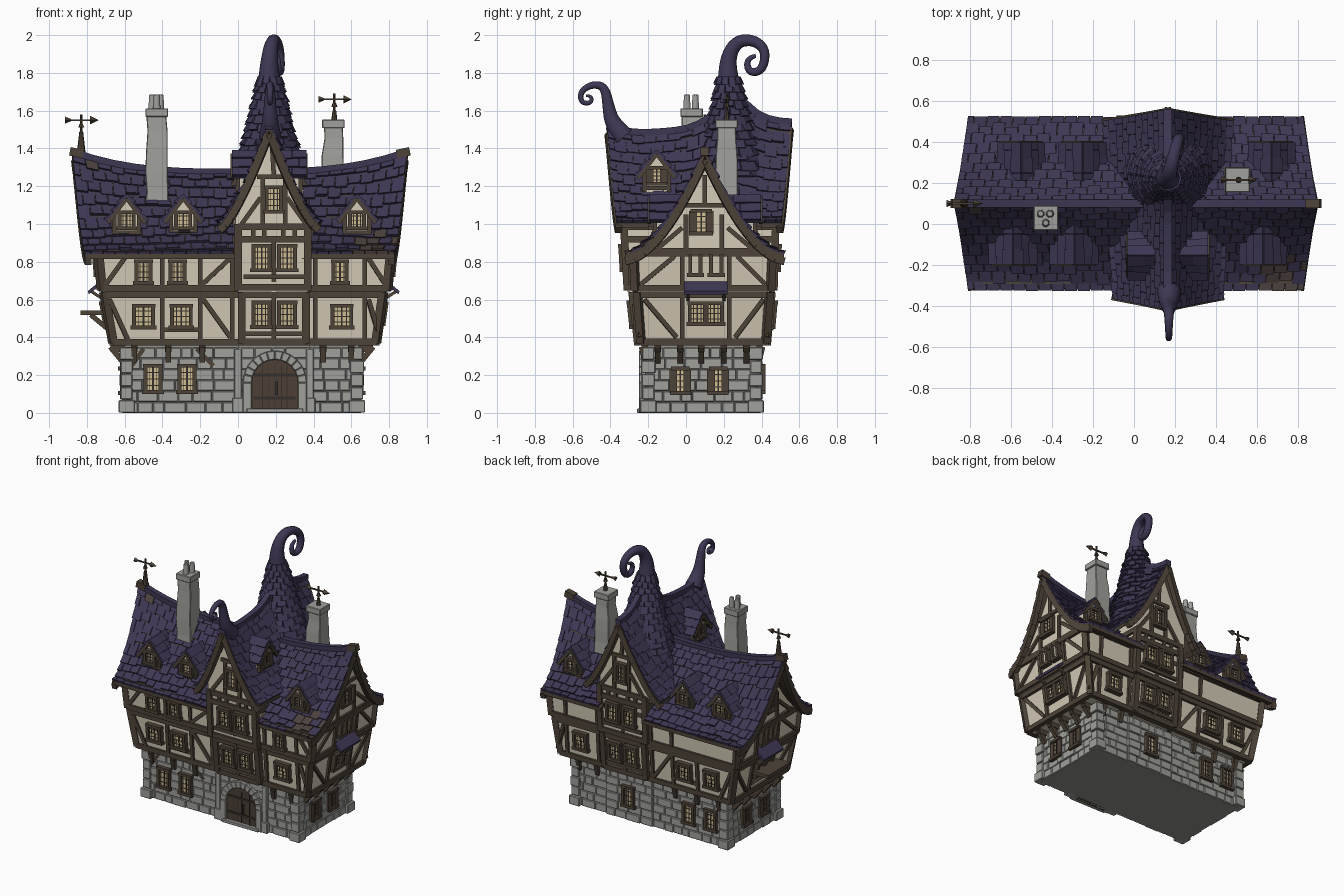
import bpy, bmesh, math, random
from mathutils import Vector, Matrix
random.seed(4)
rnd = random.uniform
if "Cube" in bpy.data.objects:
    bpy.data.objects.remove(bpy.data.objects["Cube"])
def material(name, *rgb):
    m = bpy.data.materials.new(name)
    m.use_nodes = True
    m.diffuse_color = m.node_tree.nodes["Principled BSDF"].inputs["Base Color"].default_value = (*rgb, 1)
    return m
SLATE, WORN = material("purple_slate", .049, .038, .088), material("worn_brown_shingle", .07, .053, .048)
TIMBER, DOOR = material("dark_timber", .076, .057, .04), material("door_wood", .072, .051, .037)
PLASTER, GLOW = material("cream_plaster", .66, .60, .475), material("yellow_window", .64, .53, .29)
STONE, MORTAR = material("grey_stone", .35, .35, .33), material("grey_mortar", .28, .28, .265)
IRON = material("dark_iron", .035, .028, .025)
class Part:
    """One mesh object gathered from lofts, boxes and beams."""
    def __init__(self, mat):
        self.mat, self.bm = mat, bmesh.new()
    def loft(self, rings):
        rows = [[self.bm.verts.new(p) for p in ring] for ring in rings]
        n = len(rows[0])
        for a, b in zip(rows, rows[1:]):
            for i in range(n):
                self.bm.faces.new((a[i], a[(i + 1) % n], b[(i + 1) % n], b[i]))
        self.bm.faces.new(rows[0][::-1])
        self.bm.faces.new(rows[-1])
    def beam(self, p, q, w=.026, d=None):
        p, v = Vector(p), Vector(q) - Vector(p)
        m = Matrix.Translation(p + v / 2) @ v.to_track_quat('Z', 'Y').to_matrix().to_4x4()
        bmesh.ops.create_cube(self.bm, size=1, matrix=m @ Matrix.Diagonal((w, d or w, v.length, 1)))
    def box(self, c, s):
        bmesh.ops.create_cube(self.bm, size=1, matrix=Matrix.Translation(c) @ Matrix.Diagonal((*s, 1)))
    def cone(self, c, r1, r2, h, axis=(0, 0, 1), sides=8):
        m = Matrix.Translation(c) @ Vector(axis).to_track_quat('Z', 'Y').to_matrix().to_4x4()
        bmesh.ops.create_cone(self.bm, cap_ends=True, segments=sides, radius1=r1, radius2=r2, depth=h, matrix=m)
parts = {}
def part(name, mat):
    return parts.setdefault(name, Part(mat))
# Wall outlines by height: z, left, right, front, back
BODY = [(0, -.6, .64, -.205, .375), (.36, -.6, .64, -.205, .375), (.361, -.66, .73, -.235, .42),
        (.64, -.71, .77, -.255, .44), (.641, -.72, .79, -.265, .445), (.85, -.74, .81, -.275, .455)]
WING = [(0, 0, .38, -.215, .385), (.36, 0, .38, -.215, .385), (.361, .02, .36, -.255, .43),
        (.64, .02, .36, -.285, .455), (.641, 0, .37, -.31, .465), (1, 0, .37, -.33, .475)]
def at(levels, z, k):
    for a, b in zip(levels, levels[1:]):
        if z <= b[0]:
            return a[k] + (b[k] - a[k]) * (z - a[0]) / (b[0] - a[0])
    return levels[-1][k]
# Each face maps (along, height, outward) to a point
FACES = {"front": lambda u, z, o: Vector((u, at(BODY, z, 3) - o, z)),
         "back": lambda u, z, o: Vector((u, at(BODY, z, 4) + o, z)),
         "left": lambda u, z, o: Vector((at(BODY, z, 1) - o, u, z)),
         "right": lambda u, z, o: Vector((at(BODY, z, 2) + o, u, z)),
         "wing_front": lambda u, z, o: Vector((u, at(WING, z, 3) - o, z)),
         "wing_back": lambda u, z, o: Vector((u, at(WING, z, 4) + o, z))}
def window(face, u, z, w=.095, h=.12, glazed=True):
    f = face if callable(face) else FACES[face]
    frame, bars = part("window_frames", TIMBER), part("window_lattice", IRON)
    a, b, lo, hi = u - w / 2, u + w / 2, z - h / 2, z + h / 2
    for x in (a, b):
        frame.beam(f(x, lo, .015), f(x, hi, .015), .02, .04)
    for y, extra in ((lo, .018), (hi, .012))[:1 + glazed]:
        frame.beam(f(a - extra, y, .018), f(b + extra, y, .018), .036, .02)
    pane = part("window_panes", GLOW) if glazed else part("blind_panes", PLASTER)
    pane.loft([[f(x, y, o) for x, y in ((a, lo), (b, lo), (b, hi), (a, hi))] for o in (-.01, .016)])
    for i in range(1, 4 if glazed else 1):
        x, y = a + w * i / 4, lo + h * i / 4
        bars.beam(f(x, lo, .016), f(x, hi, .016), .009 if i == 2 else .004)
        bars.beam(f(a, y, .016), f(b, y, .016), .005)
def frame_lines(face, lines):
    for a, z0, b, z1 in lines:
        part(face + "_timbers", TIMBER).beam(FACES[face](a, z0, .004), FACES[face](b, z1, .004), .024)
# Walls with rails and corner posts
for name, levels, rails, top in (("main", BODY, (.375, .625, .66, .845), .85), ("wing", WING, (.375, .625, .665, .92, .985), 1)):
    corner = lambda i, z: (at(levels, z, (1, 2, 2, 1)[i % 4]), at(levels, z, (3, 3, 4, 4)[i % 4]), z)
    rings = [[corner(i, l[0]) for i in range(4)] for l in levels]
    part(name + "_base", MORTAR).loft(rings[:2])
    part(name + "_walls", PLASTER).loft(rings[2:])
    for i in range(4):
        for z in rails:
            part(name + "_frame", TIMBER).beam(corner(i, z), corner(i + 1, z), .035)
        for lo, hi in ((.37, .64), (.65, top)):
            part(name + "_frame", TIMBER).beam(corner(i, lo), corner(i, hi), .04)
# Stone courses, corner stones and plinths
stones = part("stone_blocks", STONE)
for face, a, b in (("front", -.6, 0), ("front", .38, .64), ("back", -.6, 0), ("back", .38, .64),
                   ("left", -.2, .37), ("right", -.2, .37), ("wing_front", 0, .38), ("wing_back", 0, .38)):
    for row in range(6):
        lo, hi, u = row * .058, row * .058 + .056, a
        while u < b - .005:
            e = min(b, u + rnd(.055, .12))
            e = b if b - e < .03 else e
            quad, out = ((u, lo), (e - .002, lo), (e - .002, hi), (u, hi)), rnd(.008, .015)
            stones.loft([[FACES[face](x, z, o) for x, z in quad] for o in (-.01, out)])
            u = e
for x in (-.59, .63):
    for y in (-.2, .37):
        for i in range(5):
            s = .085 if i == 0 else rnd(.06, .075)
            stones.box((x, y, i * .07 + .034), (s, s, .066))
for x in (0, .38):
    stones.box((x, -.212, .17), (.04, .05, .34))
    stones.box((x, -.215, .04), (.06, .06, .08))
# Brackets below the overhanging floors
for face in ("front", "back", "left", "right"):
    side = face in ("left", "right")
    for u in (-.15, -.03, .08, .2, .32) if side else (-.55, -.37, -.19, .45, .6):
        f, reach = FACES[face], .075 if side else .03
        part("floor_brackets", TIMBER).beam(f(u, .27, .01), f(u, .35, reach), .03)
        part("floor_brackets", TIMBER).beam(f(u, .34, -.02), f(u, .34, reach), .035)
frame_lines("front", ((-.58, .02, -.58, .35), (-.5, .34, -.57, .24), (-.22, .34, -.13, .25)))
# Timber patterns
frame_lines("front", ((-.04, .82, -.19, .68), (.69, .82, .78, .68), (-.6, .82, -.7, .68), (-.4, .66, -.4, .84)))
for face in ("front", "back"):
    frame_lines(face, ((-.4, .38, -.4, .64), (-.2, .38, -.2, .84), (-.03, .38, -.03, .84), (.41, .38, .41, .84),
                       (.67, .38, .67, .84), (-.19, .61, -.04, .4), (.69, .6, .75, .4),
                       (-.58, .38, -.68, .6), (-.4, .44, -.2, .44)))
    frame_lines("wing_" + face, [(u, .92, u, .98) for u in (.08, .14, .24, .3)] + [
        (.19, .38, .19, .92), (.03, .42, .35, .42), (.03, .72, .35, .72), (.13, .98, .13, 1.24), (.25, .98, .25, 1.24),
        (.1, 1.25, .27, 1.25), (.02, 1, .12, 1.14), (.36, 1, .26, 1.14), (.19, 1.25, .18, 1.42)])
    window("wing_" + face, .19, 1.13, .075, .13)
    for u in (.125, .26):
        for z in (.52, .82):
            window("wing_" + face, u, z, .085, .13)
for face in ("left", "right"):
    frame_lines(face, ((-.02, .38, -.02, .62), (.23, .38, .23, .62), (-.22, .6, -.05, .4), (.41, .6, .26, .4),
                (-.02, .67, -.02, .84), (.23, .67, .23, .84), (-.24, .68, -.06, .83), (.42, .68, .27, .83),
                (-.25, .86, .44, .86), (0, .87, 0, 1.05), (.19, .87, .19, 1.05), (-.15, .87, -.02, .98),
                (.35, .87, .22, .98), (-.02, 1.1, .22, 1.1), (.1, 1.1, .1, 1.26)))
    window(face, .08, 1.01, .09, .12)
    for k in (-1, 1):
        window(face, .07 + k * .1, .17, .075, .13)
        window(face, .105 + k * .045, .525, .08, .11)
        window(face, .105 + k * .055, .785, .055, .11, False)
# Windows on the long sides
for u, z, w in ((-.5, .51, .1), (-.3, .51, .1), (-.5, .745, .075), (-.32, .745, .075), (.55, .51, .1), (.54, .745, .07)):
    window("front", u, z, w, .115)
for u in (-.45, -.27):
    window("front", u, .18, .08, .14)
    window("back", u - .03, .18, .08, .14)
for u in (-.52, -.3, .55):
    window("back", u, .51)
window("wing_back", .19, .18, .08, .14)
# Arched door
def arch(r, y):
    curve = [(.195 - r * math.cos(math.pi * i / 12), y, .16 + r * math.sin(math.pi * i / 12)) for i in range(13)]
    return [(.195 - r, y, 0)] + curve + [(.195 + r, y, 0)]
part("door", DOOR).loft([arch(.125, -.2), arch(.125, -.235)])
inner, outer = [[arch(r, y) for y in (-.2, -.25)] for r in (.122, .17)]
for i in range(14):
    part("door_arch", STONE).loft([[r[0][i], r[1][i], r[1][i + 1], r[0][i + 1]] for r in (inner, outer)])
iron = part("door_iron", IRON)
for z in (.08, .2):
    iron.box((.195, -.236, z), (.22, .008, .016))
for x in (.13, .16, .195, .23, .26):
    iron.box((x, -.235, .13), (.004, .006, .24))
iron.box((.205, -.24, .13), (.014, .015, .07))
part("door_step", STONE).box((.195, -.23, .012), (.3, .06, .024))
# Sagging main roof, tall cross roof and spire: u runs along, s from top to eave
def main_roof(u, s, side):
    t, ridge = s ** 1.2, 1.275 + .11 * abs(u) ** 3
    z = .84 + (ridge - .84) * (1 - t) ** (1.35 + .4 * u * u)
    return Vector((.01 + .89 * u * (1 - .08 * s), .1 + side * .42 * t, z))
def wing_roof(u, s, side):
    t, y = s ** 1.1, .07 + .49 * u
    ridge = 1.475 + .19 / (1 + ((y - .25) / .11) ** 2) + .08 * max(0, y) + .8 * max(0, -y - .2) ** 2
    z = 1.005 + (ridge - 1.005) * (1 - t) ** 1.35
    return Vector((.165 + side * (.285 + .025 * u) * t, y - .055 * u * s, z))
def spire_skin(u, s, side):
    a, r = u * math.pi, .06 + .133 * s ** 1.2
    return Vector((.168 + r * math.cos(a), .225 + .02 * s + r * math.sin(a), 1.78 - .53 * s))
def shingles(skin, side, rows, cols, kind=lambda p: SLATE):
    for r in range(rows):
        for c in range(cols + 1):
            raw = -1 + (c - r % 2 / 2) * 2 / cols
            a, b = max(-1, raw), min(1, raw + 2 / cols) - .004
            top, low = r / rows, min(1, (r + 1) / rows + rnd(-.012, .03))
            q = [skin(a, top, side), skin(b, top, side), skin(b, low, side), skin(a, low, side)]
            mat = kind((q[2] + q[3]) / 2)
            if b - a > .02 and mat:
                n = (q[2] - q[0]).cross(q[3] - q[1]).normalized()
                n, h = (-n if n.z < 0 else n), rnd(.012, .022)
                tops = [v + n * k for v, k in zip(q, (.004, .004, h, h))]
                part("roof_" + mat.name, mat).loft([[v - n * .006 for v in q], tops])
def main_kind(p):
    worn = (p.x > .62 and p.y < -.18 and p.z < .93 and rnd(0, 1) < .8) or (p.x < -.68 and p.z > 1.2 and rnd(0, 1) < .2)
    return None if 0 < p.x < .365 and p.z < 1 else WORN if worn else SLATE
steps, drop = [i / 10 for i in range(11)], Vector((0, 0, .025))
across = lambda skin, u, n: [skin(u, s, -1) for s in steps[n - 1::-1]] + [skin(u, s, 1) for s in steps[1:n]]
for name, skin, cols, kind, spans, floor, lim, ends in (
        ("main", main_roof, 26, main_kind, ((-1, -.01), (.4, 1)), .855, 10, (-.84, .9)),
        ("wing", wing_roof, 15, lambda p: SLATE, ((-1, 1),), 1.01, 8, (-.815, .83))):
    for a, b in spans:
        tops = [across(skin, a + (b - a) * i / 12, 11) for i in range(13)]
        part(name + "_roof_deck", TIMBER).loft([top + [p - drop for p in top[::-1]] for top in tops])
    for side in (-1, 1):
        shingles(skin, side, 10, cols, kind)
        for end in (-.98, .98):
            edge = [skin(end, s, side) - drop * 1.5 for s in steps]
            for p, q in zip(edge, edge[1:]):
                part(name + "_bargeboards", TIMBER).beam(p, q, .035, .04)
    for i in range(-8, 8):
        part("ridge_caps", SLATE).beam(skin(i / 8, 0, 1), skin((i + 1) / 8, 0, 1), .04, .035)
    # Gable walls closing the space below the roof
    gable = []
    for u in (ends[0], -.4, 0, .4, ends[1]):
        prof, flat = across(skin, u, lim), skin(u, 0, 1)
        for p in prof:
            p.z = max(floor, p.z - .03)
            p.x, p.y = (flat.x, p.y) if name == "main" else (p.x, flat.y)
        gable.append(prof + [(*prof[i].xy, floor - .02) for i in (-1, 0)])
    part(name + "_gables", PLASTER).loft(gable)
for end in (-1, 1):
    tip = main_roof(end, 0, 1)
    part("ridge_ends", TIMBER).beam(tip - Vector((end * .06, 0, .015)), tip + Vector((end * .01, 0, 0)), .045)
shingles(spire_skin, 1, 13, 12)
# Curled spire and curled front finial
def curl(name, pts):
    c = bpy.data.curves.new(name, 'CURVE')
    c.dimensions, c.bevel_depth, c.bevel_resolution, c.use_fill_caps = '3D', 1, 3, True
    s = c.splines.new('NURBS')
    s.points.add(len(pts) - 1)
    for point, (x, y, z, r) in zip(s.points, pts):
        point.co, point.radius = (x, y, z, 1), r
    s.order_u, s.use_endpoint_u, s.resolution_u, s.use_smooth = 3, True, 4, True
    c.materials.append(SLATE)
    bpy.context.collection.objects.link(bpy.data.objects.new(name, c))
curl("spire", [(.17, .25, 1.2, .19), (.17, .24, 1.4, .14), (.17, .225, 1.6, .09), (.165, .225, 1.75, .06), (.165, .22, 1.88, .043),
               (.18, .27, 1.97, .035), (.2, .36, 1.975, .029), (.22, .425, 1.92, .026), (.225, .405, 1.81, .024),
               (.215, .33, 1.8, .02), (.21, .32, 1.88, .015), (.21, .37, 1.89, .01)])
curl("front_finial", [(.17, -.33, 1.46, .06), (.17, -.39, 1.53, .045), (.17, -.41, 1.62, .033), (.17, -.43, 1.73, .024),
                      (.17, -.5, 1.74, .019), (.17, -.56, 1.7, .016), (.17, -.555, 1.64, .014), (.17, -.5, 1.64, .012),
                      (.17, -.5, 1.68, .01), (.17, -.53, 1.68, .007)])
# Dormers
def dormer(origin, out):
    o, out = Vector(origin), Vector(out)
    f = lambda u, z, d: o + Vector((-out.y, out.x, 0)) * u + out * d + Vector((0, 0, z))
    wall = ((-.065, -.03), (.065, -.03), (.065, .1), (0, .17), (-.065, .1))
    part("dormer_walls", PLASTER).loft([[f(u, z, d) for u, z in wall] for d in (0, -.19)])
    roof = ((-.098, .065), (0, .195), (.098, .065), (.09, .05), (0, .17), (-.09, .05))
    part("dormer_roofs", SLATE).loft([[f(u, z, d) for u, z in roof] for d in (.03, -.19)])
    t = part("dormer_timbers", TIMBER)
    for k in (-1, 1):
        shingles(lambda u, s, side: f(k * .105 * s, .2 - .14 * s, -.08 + .112 * u), k, 3, 3)
        t.beam(f(k * .098, .05, .03), f(0, .178, .03), .018)
        t.beam(f(k * .065, -.02, 0), f(k * .065, .1, 0), .022)
    t.beam(f(-.075, 0, .005), f(.075, 0, .005), .022)
    window(f, 0, .065, .075, .085)
for x in (-.59, -.29, .63):
    dormer((x, -.165, .955), (0, -1, 0))
    dormer((x + .04, .365, .955), (0, 1, 0))
for k in (-1, 1):
    dormer((.165 + k * .165, -.155, 1.19), (k, 0, 0))
    # Side awnings
    x, hood = .03 + k * .74, ((0, .715), (.085, .645), (.08, .628), (0, .69))
    part("side_awnings", SLATE).loft([[(x + k * a, y, z) for a, z in hood] for y in (-.01, .22)])
    for y in (.01, .2):
        part("awning_struts", TIMBER).beam((x, y, .6), (x + k * .07, y, .645), .016)
# Side landing
part("side_landing", TIMBER).box((-.75, .1, .53), (.17, .26, .026))
for y in (0, .2):
    part("side_landing", TIMBER).beam((-.66, y, .42), (-.78, y, .52), .026)
# Chimneys
for name, x, y, lo, hi in (("left_chimney", -.43, .03, 1.06, 1.6), ("right_chimney", .505, .215, 1.1, 1.54)):
    rings = []
    for i in range(6):
        r, dx = .062 - .012 * i / 5 + rnd(-.003, .003), rnd(-.005, .005)
        rings.append([(x + dx + a * r, y + b * r, lo + (hi - lo) * i / 5) for a, b in ((-1, -1), (1, -1), (1, 1), (-1, 1))])
    part(name, STONE).loft(rings)
    part(name, STONE).box((x, y, hi - .01), (.12, .12, .045))
for x, y in ((-.455, .05), (-.41, .05), (-.43, .005)):
    part("chimney_pots", STONE).cone((x, y, 1.645), .021, .017, .08)
# Weather vanes
for x, y, z in ((-.83, .1, 1.43), (.51, .215, 1.54)):
    v = part("weather_vanes", TIMBER)
    for up, r1, r2, h in ((0, .024, .01, .12), (.08, .007, .007, .14), (.09, .016, .009, .02)):
        v.cone((x, y, z + up), r1, r2, h)
    v.beam((x - .07, y, z + .12), (x + .07, y, z + .12), .009)
    v.cone((x + .07, y, z + .12), .022, 0, .045, (1, 0, 0), 4)
    v.cone((x - .07, y, z + .12), .018, .006, .03, (1, 0, 0), 4)
# Turn every gathered part into an object
for name, p in parts.items():
    bmesh.ops.recalc_face_normals(p.bm, faces=p.bm.faces)
    mesh = bpy.data.meshes.new(name)
    p.bm.to_mesh(mesh)
    mesh.materials.append(p.mat)
    obj = bpy.data.objects.new(name, mesh)
    bpy.context.collection.objects.link(obj)
    if p.mat == STONE:
        obj.modifiers.new("worn_edges", 'BEVEL').width = .004
